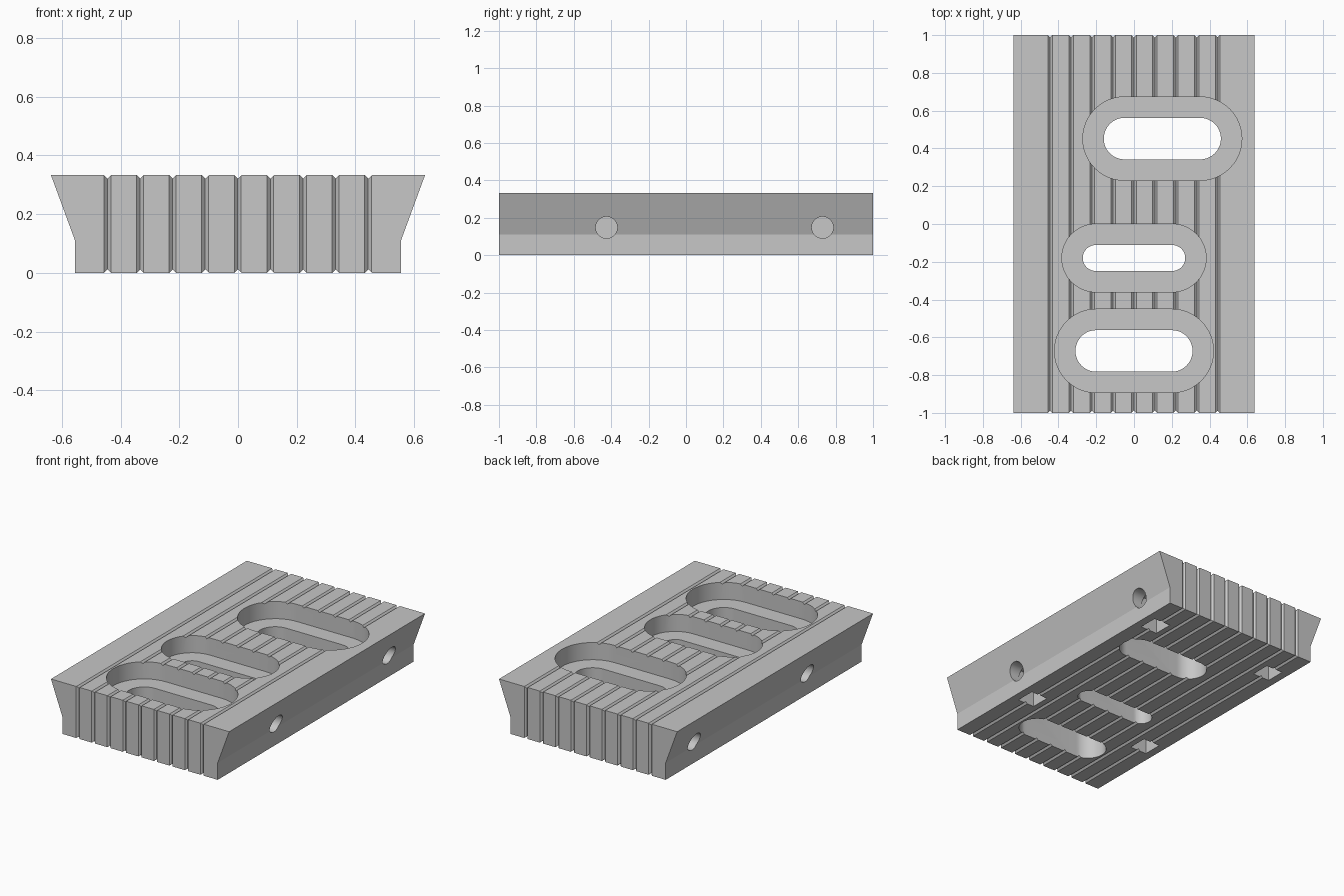
import bpy, bmesh, math
from mathutils import Matrix, Vector

if "Cube" in bpy.data.objects:
    bpy.data.objects.remove(bpy.data.objects["Cube"])

HEIGHT = 0.333
LEDGE = 0.222
GROOVE = 0.012      # depth and half width of the V grooves
GROOVE_X = [0.111 * i for i in range(-4, 5)]
SIDES = (-1, 1)
BOLT_Y = (-0.425, 0.73)


def make_object(name, bm):
    bmesh.ops.recalc_face_normals(bm, faces=bm.faces)
    mesh = bpy.data.meshes.new(name)
    bm.to_mesh(mesh)
    bm.free()
    obj = bpy.data.objects.new(name, mesh)
    bpy.context.collection.objects.link(obj)
    return obj


def prism(bm, points, direction):
    face = bm.faces.new([bm.verts.new(p) for p in points])
    ext = bmesh.ops.extrude_face_region(bm, geom=[face])
    verts = [v for v in ext["geom"] if isinstance(v, bmesh.types.BMVert)]
    bmesh.ops.translate(bm, verts=verts, vec=direction)


def box(bm, center, size, turn=Matrix()):
    matrix = Matrix.Translation(center) @ turn @ Matrix.Diagonal((*size, 1))
    bmesh.ops.create_cube(bm, size=1, matrix=matrix)


def stadium(bm, center, half, radius, z0, z1, steps=24):
    points = []
    for side, start in ((1, -math.pi / 2), (-1, math.pi / 2)):
        for i in range(steps + 1):
            a = start + math.pi * i / steps
            points.append((center[0] + side * (half - radius) + radius * math.cos(a),
                           center[1] + radius * math.sin(a), z0))
    prism(bm, points, Vector((0, 0, z1 - z0)))


def cut(target, bm):
    cutter = make_object("cutter", bm)
    cutter.hide_render = True
    mod = target.modifiers.new("cut", "BOOLEAN")
    mod.operation = "DIFFERENCE"
    mod.solver = "EXACT"
    mod.object = cutter
    bpy.context.view_layer.objects.active = target
    bpy.ops.object.modifier_apply(modifier=mod.name)
    bpy.data.objects.remove(cutter)


def notches(z, inward):
    points = []
    for x in GROOVE_X:
        points += [(x - GROOVE, z), (x, z + inward), (x + GROOVE, z)]
    return points


# Flared block with V grooves along its top and bottom
bm = bmesh.new()
flank = [(0.555, 0), (0.555, 0.11), (0.637, HEIGHT)]
profile = notches(0, GROOVE) + flank
profile += notches(HEIGHT, -GROOVE)[::-1] + [(-x, z) for x, z in reversed(flank)]
prism(bm, [(x, -1, z) for x, z in profile], Vector((0, 2, 0)))
block = make_object("grooved_block", bm)

# Stepped slots: center, inner half length, inner radius
slots = [((0.15, 0.452), 0.31, 0.11),
         ((0, -0.18), 0.271, 0.069),
         ((0, -0.672), 0.31, 0.11)]
for rim, bottom in ((0.111, LEDGE), (0, -0.1)):
    for center, half, radius in slots:
        bm = bmesh.new()
        stadium(bm, center, half + rim, radius + rim, bottom, 0.5)
        cut(block, bm)

# Square nut pockets underneath, met by bolt holes from the sides
for x in SIDES:
    for y in BOLT_Y:
        bm = bmesh.new()
        box(bm, (x * 0.443, y, 0.05), (0.12, 0.126, 0.32))
        cut(block, bm)
        bm = bmesh.new()
        turn = Matrix.Rotation(math.pi / 2, 4, "Y")
        bmesh.ops.create_cone(bm, cap_ends=True, segments=32, radius1=0.058, radius2=0.058, depth=0.26,
                              matrix=Matrix.Translation((x * 0.57, y, 0.148)) @ turn)
        cut(block, bm)

# V grooves down both ends, a hair off the long ones so the corners cut cleanly
for y in SIDES:
    bm = bmesh.new()
    for x in GROOVE_X:
        box(bm, (x - 0.001, y, HEIGHT / 2), (0.0165, 0.0165, 0.6), Matrix.Rotation(math.pi / 4, 4, "Z"))
    cut(block, bm)

# Plain grey finish
grey = bpy.data.materials.new("mid_grey")
grey.use_nodes = True
color = (0.57, 0.57, 0.57, 1)
grey.diffuse_color = color
grey.node_tree.nodes["Principled BSDF"].inputs["Base Color"].default_value = color
block.data.materials.clear()
block.data.materials.append(grey)
for poly in block.data.polygons:
    poly.material_index = 0

bpy.ops.object.select_all(action="DESELECT")
block.select_set(True)
bpy.context.view_layer.objects.active = block
bpy.ops.object.shade_smooth_by_angle(angle=math.radians(15))
